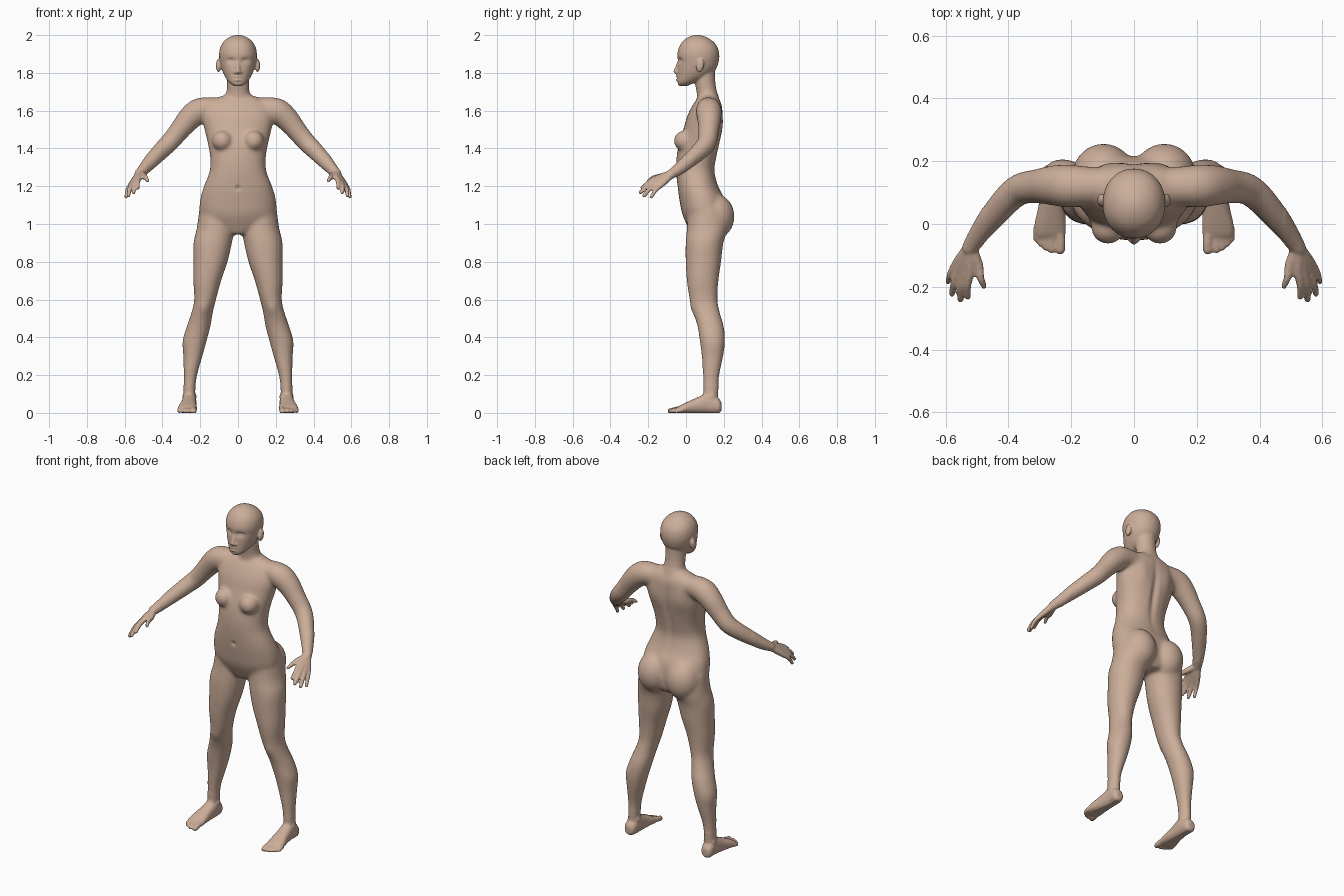
import bpy, bmesh
from math import sin, cos, pi, exp
from mathutils import Vector, Matrix

bm = bmesh.new()
ONE, BOTH = (1,), (1, -1)


def spline(rows, steps=4):
    """Catmull-Rom through rows of numbers."""
    r = [Vector(q) for q in rows]
    r = [r[0]] + r + [r[-1]]
    out = []
    for i in range(1, len(r) - 2):
        a, b, c, d = r[i - 1:i + 3]
        for k in range(steps):
            t = k / steps
            out.append(0.5 * (2 * b + (c - a) * t + (2 * a - 5 * b + 4 * c - d) * t * t
                              + (3 * b - a - 3 * c + d) * t ** 3))
    return out + [r[-1]]


def loft(rows, plane='z', sides=ONE, p=2.0, n=28):
    """Closed tube. Rows: x, y, z, radius a, radius b; plane 'z', 'y' or 'path' (round)."""
    pts = spline(rows)
    for s in sides:
        rings = []
        for i, q in enumerate(pts):
            c = Vector(q[:3])
            if plane == 'path':
                t = Vector(pts[min(i + 1, len(pts) - 1)][:3]) - Vector(pts[max(i - 1, 0)][:3])
                u = t.orthogonal().normalized()
                v = t.cross(u).normalized()
                if i:  # keep rings from twisting
                    u = (last - t * (last.dot(t) / t.length_squared)).normalized()
                    v = t.cross(u).normalized()
                last = u
                a = b = q[3]
            else:
                u = Vector((1, 0, 0))
                v = Vector((0, 1, 0)) if plane == 'z' else Vector((0, 0, 1))
                a, b = q[3], q[4]
            ring = []
            for k in range(n):
                ca, sa = cos(2 * pi * k / n), sin(2 * pi * k / n)
                m = (abs(ca) ** p + abs(sa) ** p) ** (-1 / p)
                w = c + u * (a * ca * m) + v * (b * sa * m)
                ring.append(bm.verts.new((w.x * s, w.y, w.z)))
            rings.append(ring)
        for r0, r1 in zip(rings, rings[1:]):
            for k in range(n):
                bm.faces.new((r0[k], r0[(k + 1) % n], r1[(k + 1) % n], r1[k]))
        bm.faces.new(rings[0])
        bm.faces.new(rings[-1])


def ball(c, r, sides=ONE, tilt=0.0):
    for s in sides:
        m = (Matrix.Translation((c[0] * s, c[1], c[2])) @ Matrix.Rotation(tilt, 4, 'X')
             @ Matrix.Diagonal((*r, 1)))
        bmesh.ops.create_uvsphere(bm, u_segments=24, v_segments=16, radius=1, matrix=m)


def tube(rows, sides=BOTH):
    """Round limb with a ball at its tip."""
    loft(rows, 'path', sides, n=20)
    x, y, z, r = rows[-1]
    ball((x, y, z), (r, r, r), sides)


# torso
loft([(0, .11, .945, .05, .08), (0, .11, .985, .15, .1), (0, .098, 1.05, .2, .117),
      (0, .085, 1.13, .2, .12), (0, .063, 1.2, .18, .108), (0, .05, 1.28, .15, .102),
      (0, .056, 1.35, .147, .106), (0, .069, 1.42, .158, .108), (0, .089, 1.5, .177, .103),
      (0, .1, 1.57, .188, .094), (0, .113, 1.63, .172, .077), (0, .118, 1.665, .12, .056),
      (0, .118, 1.682, .07, .04)], p=2.25, n=48)
ball((.083, -.01, 1.44), (.055, .055, .055), BOTH)
ball((.097, .155, 1.04), (.1, .102, .12), BOTH)

# neck and skull
loft([(0, .12, 1.62, .09, .06), (0, .117, 1.67, .072, .059), (0, .108, 1.71, .06, .054),
      (0, .1, 1.76, .058, .055), (0, .095, 1.84, .06, .06)])
loft([(0, -.015, 1.731, .022, .022), (0, .0, 1.748, .046, .047), (0, .036, 1.78, .069, .083),
      (0, .056, 1.82, .086, .102), (0, .065, 1.86, .096, .108), (0, .065, 1.9, .1, .111),
      (0, .065, 1.94, .092, .1), (0, .062, 1.972, .07, .075), (0, .06, 1.992, .04, .042),
      (0, .06, 2.001, .012, .012)], p=2.1, n=40)

# nose and ears
tube([(0, -.034, 1.87, .008), (0, -.045, 1.835, .01), (0, -.054, 1.808, .013)], ONE)
ball((.013, -.045, 1.803), (.01, .012, .009), BOTH)
ball((.104, .075, 1.838), (.013, .021, .036), BOTH, tilt=-.2)

# legs
loft([(.11, .11, 1.08, .095, .1), (.118, .113, .98, .1, .108), (.134, .098, .9, .102, .1),
      (.146, .092, .8, .091, .094), (.163, .088, .7, .074, .084), (.174, .093, .6, .058, .074),
      (.19, .109, .53, .057, .071), (.208, .13, .46, .063, .07), (.23, .14, .38, .064, .067),
      (.239, .14, .3, .051, .057), (.252, .133, .2, .036, .044), (.257, .132, .12, .031, .039),
      (.258, .13, .04, .031, .04)], sides=BOTH, p=2.1)

# feet
loft([(.26, .188, .036, .018, .022), (.26, .172, .042, .034, .04), (.258, .12, .055, .038, .055),
      (.262, .06, .043, .042, .043), (.267, .0, .03, .05, .029), (.268, -.035, .021, .05, .02),
      (.267, -.05, .016, .042, .012)], 'y', BOTH, p=2.3)
ball((.257, .135, .09), (.039, .03, .022), BOTH)

# toes
for x, y, r in [(.235, -.082, .016), (.263, -.083, .0115), (.281, -.075, .011),
                (.297, -.063, .0105), (.311, -.048, .0105)]:
    tube([(x * .6 + .107, -.005, .028, r), (x, y + .035, .022, r), (x, y, .013, r)])

# arms
tube([(.08, .12, 1.607, .058), (.15, .12, 1.608, .064), (.21, .121, 1.596, .069),
      (.26, .123, 1.555, .064), (.31, .12, 1.495, .055), (.36, .112, 1.435, .051),
      (.4, .082, 1.395, .048), (.45, .025, 1.343, .042), (.495, -.035, 1.293, .033),
      (.522, -.075, 1.266, .026)])

# fingers: knuckle, tip, radius
wrist = Vector((.521, -.072, 1.267))
for k, t, r in [((.522, -.152, 1.244), (.53, -.232, 1.192), .0125),
                ((.54, -.156, 1.229), (.553, -.24, 1.168), .013),
                ((.557, -.148, 1.216), (.58, -.222, 1.15), .0125),
                ((.57, -.132, 1.205), (.592, -.184, 1.142), .0115),
                ((.494, -.138, 1.25), (.474, -.2, 1.228), .0135)]:
    k, t = Vector(k), Vector(t)
    bend = k.lerp(t, .5) + Vector((.004, -.002, .006))
    tube([(*wrist, .02), (*wrist.lerp(k, .5), .0185), (*k, r + .0025), (*bend, r), (*t, r - .002)])

# fuse all parts into one skin
bmesh.ops.recalc_face_normals(bm, faces=bm.faces)
me = bpy.data.meshes.new("parts")
bm.to_mesh(me)
bm.free()
body = bpy.data.objects.new("body", me)
bpy.context.collection.objects.link(body)
mod = body.modifiers.new("fuse", 'REMESH')
mod.mode = 'VOXEL'
mod.voxel_size = .0055
skin = bpy.data.meshes.new_from_object(body.evaluated_get(bpy.context.evaluated_depsgraph_get()))
body.modifiers.clear()
body.data = skin
skin.name = "body"
bm = bmesh.new()
bm.from_mesh(skin)


def relax(verts, times):
    for _ in range(times):
        bmesh.ops.smooth_vert(bm, verts=verts, factor=.5, use_axis_x=True,
                              use_axis_y=True, use_axis_z=True)


relax([v for v in bm.verts if .15 < v.co.z < 1.715 and abs(v.co.x) < .48], 22)
relax(bm.verts[:], 3)


def push(c, r, dy, sides=BOTH):
    """Soft sculpting stroke along y."""
    for s in sides:
        for v in bm.verts:
            d = ((v.co.x - c[0] * s) / r[0]) ** 2 + ((v.co.y - c[1]) / r[1]) ** 2 \
                + ((v.co.z - c[2]) / r[2]) ** 2
            if d < 6:
                v.co.y += dy * exp(-d)


# back, shoulder blades, navel, knees
push((0, .18, 1.42), (.02, .06, .16), -.012, ONE)
push((.085, .19, 1.53), (.04, .05, .07), .007)
push((0, -.04, 1.19), (.012, .03, .012), .009, ONE)
push((.18, .03, .55), (.03, .04, .035), -.006)
# eye sockets, lids, lips, chin
push((.038, -.03, 1.864), (.02, .04, .013), .013)
push((.039, -.02, 1.861), (.013, .04, .007), -.006)
push((0, -.05, 1.779), (.02, .03, .006), -.006, ONE)
push((0, -.05, 1.763), (.017, .03, .006), -.006, ONE)
push((0, -.05, 1.771), (.022, .03, .003), .004, ONE)
push((0, -.05, 1.75), (.03, .03, .006), .003, ONE)

# flat soles
for v in bm.verts:
    v.co.z = max(v.co.z, .004) - .004 if v.co.z < .1 else v.co.z
for f in bm.faces:
    f.smooth = True
bm.to_mesh(skin)
bm.free()

mat = bpy.data.materials.new("skin")
mat.diffuse_color = (.6, .42, .32, 1)
skin.materials.clear()
skin.materials.append(mat)
